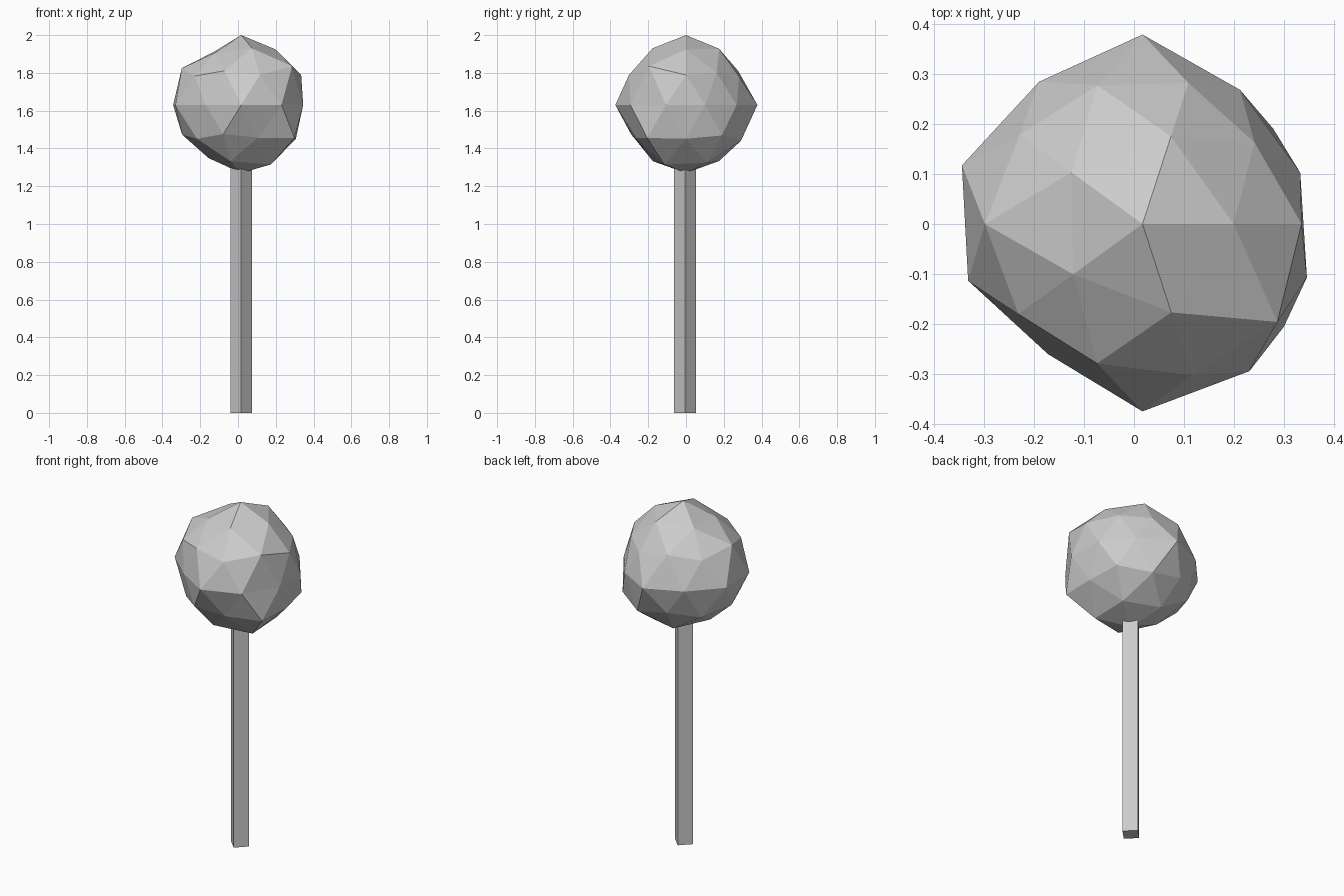
import bpy
import bmesh
import math
from mathutils import Vector

cube = bpy.data.objects.get("Cube")
if cube:
    bpy.data.objects.remove(cube, do_unlink=True)

# Single plain grey
grey = bpy.data.materials.new("plain grey")
grey.use_nodes = True
grey.diffuse_color = (0.6, 0.6, 0.6, 1)
grey.node_tree.nodes["Principled BSDF"].inputs["Base Color"].default_value = grey.diffuse_color


def add_object(name, bm, location):
    """Turn a bmesh into a flat-shaded grey object."""
    bmesh.ops.recalc_face_normals(bm, faces=bm.faces)
    mesh = bpy.data.meshes.new(name)
    bm.to_mesh(mesh)
    bm.free()
    mesh.materials.append(grey)
    obj = bpy.data.objects.new(name, mesh)
    obj.location = location
    bpy.context.collection.objects.link(obj)
    return obj


# Irregular crown: radii per ring, top to bottom, each counter-clockwise from +x
RINGS = [
    [.37],
    [.346, .35, .333, .325, .353],
    [.325, .342, .37, .344, .391],
    [.355, .331, .339, .342, .355],
    [.331, .331, .378, .351, .379, .366, .321, .374, .363, .345],
    [.361, .34, .35, .343, .39],
    [.34, .36, .35, .34, .33],
    [.36, .349, .33, .35, .37],
    [.36],
]


def ring_order(vert):
    angle = math.atan2(vert.co.y, vert.co.x) + 0.01
    return -round(vert.co.z, 2), angle % math.tau


bm = bmesh.new()
bmesh.ops.create_icosphere(bm, subdivisions=2, radius=1)
radii = [radius for ring in RINGS for radius in ring]
for vert, radius in zip(sorted(bm.verts, key=ring_order), radii):
    vert.co = vert.co.normalized() * radius
add_object("crown", bm, (0.017, 0, 1.63))

# Square trunk turned corner-forward, running up into the crown
bm = bmesh.new()
bmesh.ops.create_cube(bm, size=1)
bmesh.ops.translate(bm, verts=bm.verts, vec=Vector((0, 0, 0.5)))
bmesh.ops.scale(bm, verts=bm.verts, vec=Vector((0.082, 0.082, 1.35)))
trunk = add_object("trunk", bm, (0.017, -0.006, 0))
trunk.rotation_euler.z = math.radians(45)
